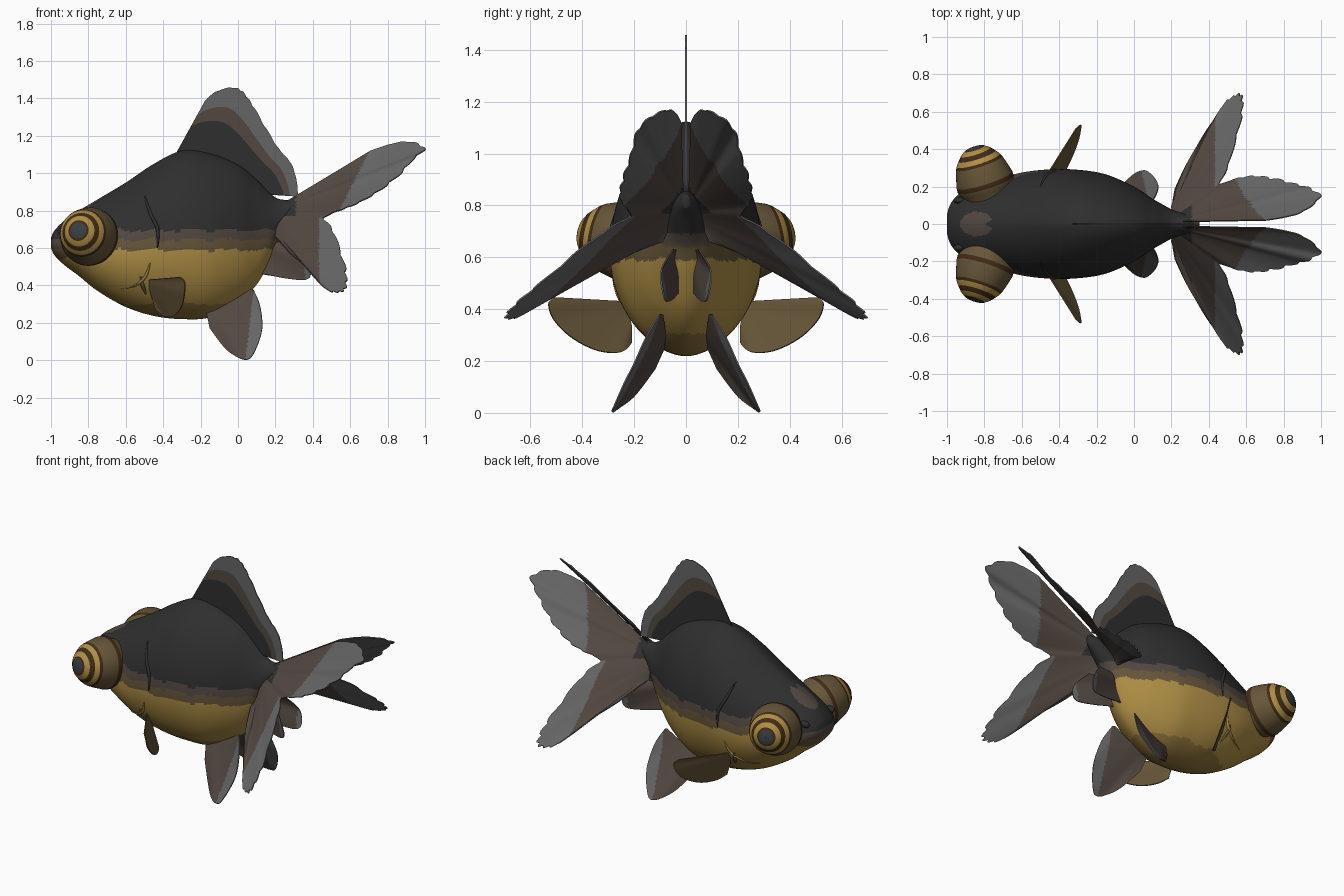
import bpy, math
from mathutils import Vector

if "Cube" in bpy.data.objects:
    bpy.data.objects.remove(bpy.data.objects["Cube"])

# ---- materials ----
COLOURS = {
    "black": (0.028, 0.028, 0.028), "brown": (0.085, 0.064, 0.053),
    "tan": (0.135, 0.093, 0.04), "gold": (0.43, 0.275, 0.06),
    "dark_gold": (0.27, 0.17, 0.04), "grey": (0.13, 0.13, 0.13),
    "ring_brown": (0.055, 0.024, 0.008), "pupil": (0.04, 0.05, 0.055),
}
MATS = []
for name, c in COLOURS.items():
    m = bpy.data.materials.new(name)
    m.diffuse_color = (*c, 1)
    m.use_nodes = True
    m.node_tree.nodes["Principled BSDF"].inputs["Base Color"].default_value = m.diffuse_color
    MATS.append(m)
BLACK, BROWN, TAN, GOLD, DGOLD, GREY, RING, PUPIL = range(8)


def make(name, verts, faces, rule, smooth=True):
    """Mesh object; rule(face index, centre) gives the material."""
    me = bpy.data.meshes.new(name)
    me.from_pydata([tuple(v) for v in verts], [], faces)
    for m in MATS:
        me.materials.append(m)
    for p in me.polygons:
        p.material_index = rule(p.index, p.center)
        p.use_smooth = smooth
    ob = bpy.data.objects.new(name, me)
    bpy.context.collection.objects.link(ob)
    return ob


def sample(points, n):
    """Smooth curve through the points, n samples."""
    P = [Vector(p) for p in points]
    out = []
    for k in range(n):
        f = k / (n - 1) * (len(P) - 1)
        i = min(int(f), len(P) - 2)
        t = f - i
        a, b = P[max(i - 1, 0)], P[i]
        c, d = P[i + 1], P[min(i + 2, len(P) - 1)]
        out.append(0.5 * (2 * b + (c - a) * t + (2 * a - 5 * b + 4 * c - d) * t * t
                          + (3 * b - a - 3 * c + d) * t ** 3))
    return out


def grid_faces(rows, cols, wrap=False):
    w = cols if wrap else cols - 1
    return [(i * cols + j, i * cols + (j + 1) % cols,
             (i + 1) * cols + (j + 1) % cols, (i + 1) * cols + j)
            for i in range(rows - 1) for j in range(w)]


# ---- body: stations of x, top, bottom, half width ----
STATIONS = [
    (-1.0, 0.655, 0.60, 0.05), (-0.98, 0.695, 0.56, 0.11), (-0.93, 0.745, 0.51, 0.165),
    (-0.85, 0.80, 0.45, 0.205), (-0.75, 0.86, 0.37, 0.235), (-0.6, 0.95, 0.285, 0.275),
    (-0.45, 1.05, 0.237, 0.292), (-0.3, 1.12, 0.22, 0.29), (-0.15, 1.105, 0.23, 0.265),
    (0, 1.045, 0.31, 0.2), (0.1, 0.965, 0.405, 0.135), (0.17, 0.895, 0.53, 0.095),
    (0.22, 0.862, 0.64, 0.07), (0.3, 0.855, 0.74, 0.045), (0.35, 0.845, 0.79, 0.015)]
rings = sample(STATIONS, 140)
SIDES = 180


def mid(top, bot):
    return bot + 0.46 * (top - bot)


def body_y(x, z):
    _, top, bot, w = min(rings, key=lambda r: abs(r[0] - x))
    zc = mid(top, bot)
    s = (z - zc) / ((top - zc) if z > zc else (zc - bot))
    return w * max(0, 1 - s * s) ** (0.62 if z > zc else 0.54)


verts = []
for x, top, bot, w in rings:
    zc = mid(top, bot)
    for j in range(SIDES):
        t = 2 * math.pi * j / SIDES
        c, s = math.cos(t), math.sin(t)
        y = w * math.copysign(abs(c) ** (1.24 if s > 0 else 1.08), c)
        verts.append((x, y, zc + s * ((top - zc) if s > 0 else (zc - bot))))
faces = grid_faces(len(rings), SIDES, True)
faces += [tuple(range(SIDES))[::-1],
          tuple(range((len(rings) - 1) * SIDES, len(rings) * SIDES))]
faces = [f[::-1] for f in faces]


def body_rule(i, c):
    # forehead patch, then back, flank stripes and belly with wavy borders
    if c.z > 0.7 and ((c.x + 0.84) / 0.09) ** 2 + (c.y / 0.065) ** 2 < 1 \
            and abs(c.y) > 0.5 * (c.x + 0.80):
        return BROWN
    z = c.z + 0.006 * math.sin(c.x * 31) + 0.003 * math.sin(c.x * 73)
    z += 0.045 * min(1, max(0, (-0.85 - c.x) / 0.08))
    for level, m in ((0.695, BLACK), (0.645, BROWN), (0.59, TAN), (0.30, GOLD)):
        if z > level:
            return m
    return DGOLD


make("body", verts, faces, body_rule)


# ---- fins: sheets of rays from a base curve to an edge curve ----
def fin(name, base, edge, rule, rays=60, rows=24, scallop=0.0, waves=14, side=1):
    B, E = sample(base, rays), sample(edge, rays)
    vs = []
    for r in range(rows):
        u = r / (rows - 1)
        for k in range(rays):
            f = k / (rays - 1)
            bump = abs(math.sin(math.pi * waves * (f + 0.02 * math.sin(17 * f)))) - 0.6
            v = B[k].lerp(E[k], u * (1 + scallop * bump * u ** 6 * math.sin(math.pi * f)))
            vs.append((v.x, v.y * side, v.z))
    ob = make(name, vs, grid_faces(rows, rays),
              lambda i, c: rule((i // (rays - 1) + 0.5) / (rows - 1), c), False)
    mod = ob.modifiers.new("thickness", 'SOLIDIFY')
    mod.thickness, mod.offset = 0.006, 0
    return ob


fin("dorsal_fin",
    [(-0.335, 0, 1.10), (-0.2, 0, 1.09), (-0.05, 0, 1.04), (0.08, 0, 0.96), (0.17, 0, 0.885)],
    [(-0.175, 0, 1.39), (-0.12, 0, 1.435), (-0.04, 0, 1.457), (0.02, 0, 1.44),
     (0.08, 0, 1.36), (0.15, 0, 1.24), (0.215, 0, 1.135), (0.285, 0, 1.05),
     (0.315, 0, 0.95), (0.32, 0, 0.875)],
    lambda u, c: BLACK if u < 0.52 else BROWN if u < 0.73 else GREY,
    rays=90, rows=40, scallop=0.02, waves=13)


def tail_rule(u, c):
    if c.x < 0.31 and c.z > 0.77:
        return BLACK
    limit = 0.55 + 0.5 * (c.z - 0.81) if c.z > 0.76 else 0.435
    return GREY if c.x > limit and u > 0.5 else BROWN


# ---- paired parts ----
GILL = [(-0.50, 0.88), (-0.47, 0.79), (-0.43, 0.70), (-0.43, 0.60)]
GILL_LOW = [(-0.47, 0.52), (-0.50, 0.44), (-0.57, 0.39), (-0.67, 0.38)]
GILL_MARK = [(-0.52, 0.45), (-0.51, 0.40), (-0.49, 0.35)]
EYE = [(-0.06, 0.130, TAN), (0.0, 0.146, TAN), (0.025, 0.157, RING), (0.05, 0.156, TAN),
       (0.10, 0.143, TAN), (0.145, 0.129, RING), (0.16, 0.121, GOLD), (0.173, 0.112, GOLD),
       (0.184, 0.103, RING), (0.207, 0.083, GOLD), (0.226, 0.056, RING), (0.231, 0.044, PUPIL),
       (0.235, 0.022, PUPIL), (0.237, 0.001, PUPIL)]

for side, tag in ((1, "left"), (-1, "right")):
    # forked tail half with upper and lower lobe
    fin("tail_fin_" + tag,
        [(0.26, 0.012, 0.85), (0.24, 0.03, 0.80), (0.21, 0.06, 0.73), (0.20, 0.09, 0.66)],
        [(0.71, 0.02, 1.12), (0.80, 0.035, 1.15), (0.89, 0.06, 1.168), (0.965, 0.11, 1.155),
         (0.995, 0.155, 1.125), (0.94, 0.19, 1.08), (0.87, 0.21, 1.0), (0.76, 0.24, 0.91),
         (0.64, 0.255, 0.84), (0.54, 0.24, 0.80), (0.46, 0.215, 0.76), (0.50, 0.30, 0.71),
         (0.535, 0.42, 0.62), (0.57, 0.55, 0.51), (0.58, 0.64, 0.435), (0.57, 0.69, 0.38),
         (0.53, 0.68, 0.365), (0.48, 0.64, 0.375), (0.42, 0.55, 0.43), (0.35, 0.44, 0.51),
         (0.28, 0.32, 0.57), (0.22, 0.19, 0.635)],
        tail_rule, rays=150, rows=44, scallop=0.045, waves=24, side=side)
    # pelvic fin
    fin("pelvic_fin_" + tag,
        [(-0.17, 0.08, 0.26), (-0.06, 0.08, 0.30), (0.07, 0.09, 0.38)],
        [(-0.15, 0.12, 0.17), (-0.07, 0.20, 0.065), (0.0, 0.265, 0.015), (0.05, 0.285, 0.004),
         (0.08, 0.275, 0.03), (0.115, 0.24, 0.11), (0.13, 0.20, 0.19), (0.115, 0.15, 0.30),
         (0.08, 0.10, 0.38)],
        lambda u, c: GREY if c.x > 0.04 + 0.12 * c.z else BROWN, side=side)
    # anal fin
    fin("anal_fin_" + tag,
        [(0.12, 0.03, 0.63), (0.13, 0.025, 0.55), (0.12, 0.03, 0.46)],
        [(0.30, 0.05, 0.63), (0.37, 0.095, 0.55), (0.39, 0.09, 0.47), (0.36, 0.075, 0.43),
         (0.24, 0.05, 0.44), (0.15, 0.035, 0.46)],
        lambda u, c: GREY if c.x > 0.36 else BROWN, side=side)
    # pectoral fin
    fin("pectoral_fin_" + tag,
        [(-0.48, 0.24, 0.43), (-0.475, 0.225, 0.39), (-0.46, 0.21, 0.34)],
        [(-0.31, 0.51, 0.445), (-0.285, 0.53, 0.42), (-0.285, 0.51, 0.36), (-0.30, 0.44, 0.29),
         (-0.34, 0.34, 0.24), (-0.39, 0.25, 0.235), (-0.44, 0.21, 0.27)],
        lambda u, c: TAN, side=side)

    # telescope eye turned about its own axis
    centre = Vector((-0.785, 0.19 * side, 0.655))
    q = Vector((-0.07, 0.22 * side, 0.04)).to_track_quat('Z', 'Y')
    n = 48
    vs = [centre + q @ Vector((r * math.cos(2 * math.pi * k / n),
                               r * math.sin(2 * math.pi * k / n), h))
          for h, r, _ in EYE for k in range(n)]
    make("eye_" + tag, vs, grid_faces(len(EYE), n, True), lambda i, c: EYE[i // n][2])

    # gill cover edges: thin ridges lying on the flank
    for part, path, m in (("upper", GILL, BLACK), ("lower", GILL_LOW, GOLD),
                          ("mark", GILL_MARK, TAN)):
        pts = [Vector((p.x, side * body_y(p.x, p.y), p.y)) for p in sample(path, 16)]
        vs = []
        for k, p in enumerate(pts):
            rad = 0.002 + 0.009 * math.sin(math.pi * k / 15)
            for j in range(8):
                a = math.pi * j / 4
                vs.append(p + Vector((rad * math.cos(a), rad * math.sin(a), 0)))
        make("gill_edge_%s_%s" % (part, tag), vs, grid_faces(16, 8, True), lambda i, c: m)

    # nostril flap
    bpy.ops.mesh.primitive_uv_sphere_add(
        segments=16, ring_count=8, radius=1,
        location=(-0.935, side * (body_y(-0.935, 0.69) + 0.003), 0.69))
    ob = bpy.context.object
    ob.name = "nostril_" + tag
    ob.scale = (0.03, 0.018, 0.022)
    ob.data.materials.append(MATS[BLACK])
    bpy.ops.object.shade_smooth()
